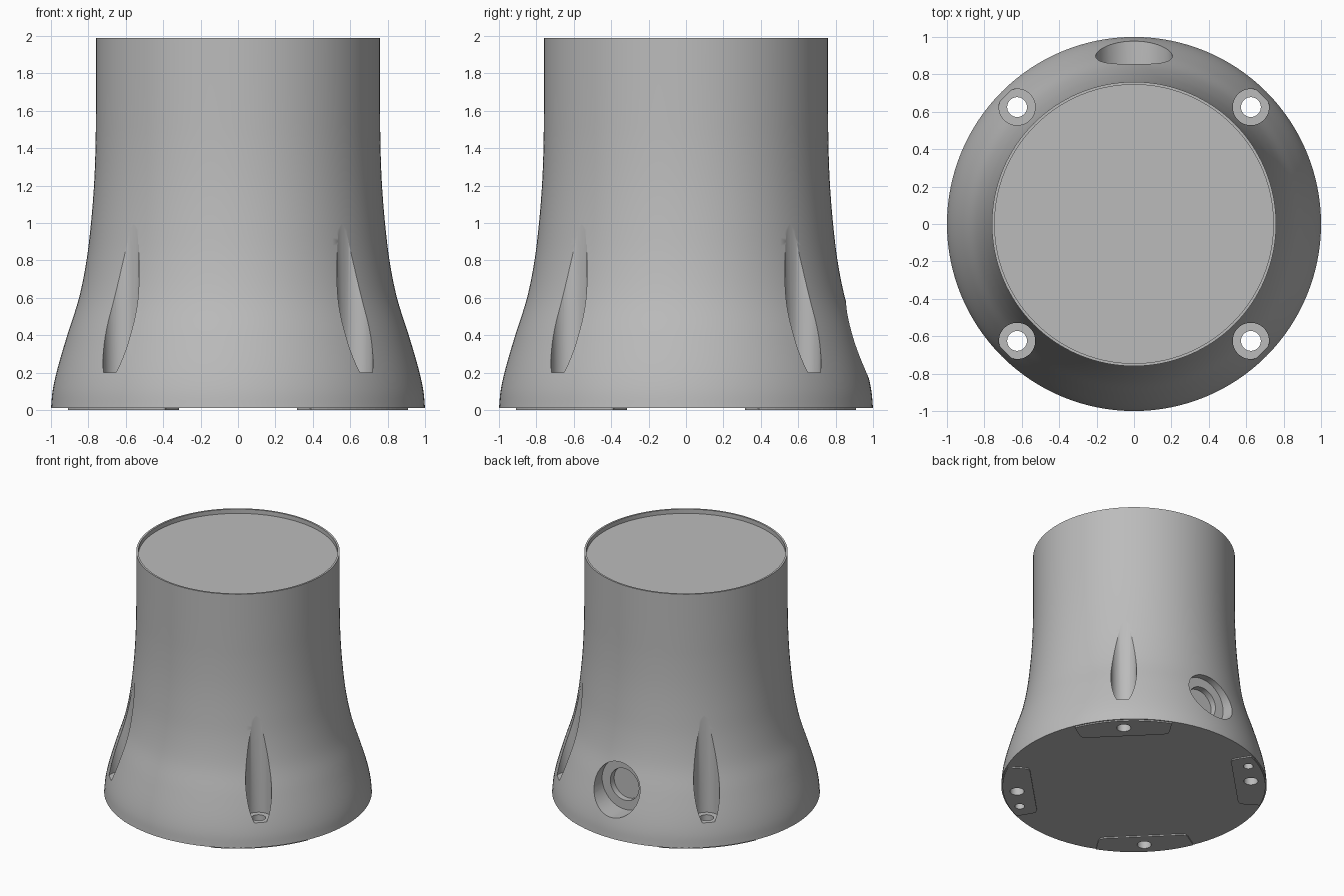
import bpy, bmesh, math
from mathutils import Matrix, Vector

if "Cube" in bpy.data.objects:
    bpy.data.objects.remove(bpy.data.objects["Cube"], do_unlink=True)

grey = bpy.data.materials.new("plain_grey")
grey.use_nodes = True
grey.diffuse_color = (0.5, 0.5, 0.5, 1)
grey.node_tree.nodes["Principled BSDF"].inputs["Base Color"].default_value = (0.5, 0.5, 0.5, 1)


def add_object(name, bm):
    bmesh.ops.recalc_face_normals(bm, faces=bm.faces)
    mesh = bpy.data.meshes.new(name)
    bm.to_mesh(mesh)
    bm.free()
    mesh.materials.append(grey)
    obj = bpy.data.objects.new(name, mesh)
    bpy.context.collection.objects.link(obj)
    return obj


def smooth_curve(points, steps):
    """Pass a Catmull-Rom curve through the points."""
    pts = [Vector(p) for p in points]
    pts = [2 * pts[0] - pts[1]] + pts + [2 * pts[-1] - pts[-2]]
    out = []
    for a, b, c, d in zip(pts, pts[1:], pts[2:], pts[3:]):
        for i in range(steps):
            t = i / steps
            out.append(0.5 * (2 * b + (c - a) * t + (2 * a - 5 * b + 4 * c - d) * t**2
                              + (3 * b - a - 3 * c + d) * t**3))
    return out + [pts[-2]]


def lathe(name, profile, segments):
    """Revolve a (radius, height) profile and close both ends."""
    bm = bmesh.new()
    rings = []
    for r, z in profile:
        rings.append([bm.verts.new((r * math.cos(math.tau * i / segments),
                                    r * math.sin(math.tau * i / segments), z))
                      for i in range(segments)])
    for low, high in zip(rings, rings[1:]):
        for i in range(segments):
            j = (i + 1) % segments
            bm.faces.new((low[i], low[j], high[j], high[i]))
    bm.faces.new(rings[0])
    bm.faces.new(rings[-1])
    return add_object(name, bm)


def cylinder_cutter(name, radius, start, end):
    """Cylinder between two points, used only for cutting."""
    start, end = Vector(start), Vector(end)
    axis = end - start
    turn = axis.to_track_quat('Z', 'Y').to_matrix().to_4x4()
    bm = bmesh.new()
    bmesh.ops.create_cone(bm, cap_ends=True, segments=48, radius1=radius, radius2=radius,
                          depth=axis.length,
                          matrix=Matrix.Translation((start + end) / 2) @ turn)
    obj = add_object(name, bm)
    obj.hide_render = True
    return obj


def cut(obj, cutters):
    for cutter in cutters:
        mod = obj.modifiers.new(cutter.name, 'BOOLEAN')
        mod.operation = 'DIFFERENCE'
        mod.solver = 'EXACT'
        mod.object = cutter
    graph = bpy.context.evaluated_depsgraph_get()
    mesh = bpy.data.meshes.new_from_object(obj.evaluated_get(graph))
    obj.modifiers.clear()
    obj.data = mesh


def shade(obj):
    bpy.ops.object.select_all(action='DESELECT')
    obj.select_set(True)
    bpy.context.view_layer.objects.active = obj
    bpy.ops.object.shade_smooth_by_angle(angle=math.radians(30))


# Flared body with a thin raised lip around the top disc
flare = smooth_curve([(1.0, 0.01), (0.99, 0.11), (0.963, 0.23), (0.91, 0.41), (0.85, 0.6),
                      (0.81, 0.8), (0.786, 1.0), (0.77, 1.2), (0.762, 1.4), (0.76, 1.6),
                      (0.76, 1.99)], 5)
body = lathe("flared_body", flare + [(0.745, 1.99), (0.745, 1.955)], 128)

# Screw holes: vertical counterbores that groove the flare, with through holes
SCREW = 0.625
corners = [(sx * SCREW, sy * SCREW) for sx in (-1, 1) for sy in (-1, 1)]
cutters = []
for x, y in corners:
    cutters.append(cylinder_cutter("counterbore_cutter", 0.097, (x, y, 0.2), (x, y, 1.5)))
    cutters.append(cylinder_cutter("screw_hole_cutter", 0.053, (x, y, -0.1), (x, y, 0.3)))

# Blind locating holes under two opposite corners
for s in (-1, 1):
    x, y = s * 0.465, -s * 0.785
    cutters.append(cylinder_cutter("locating_hole_cutter", 0.037, (x, y, -0.1), (x, y, 0.12)))

# Stepped round socket at the back
cutters.append(cylinder_cutter("socket_cutter", 0.205, (0, 1.3, 0.375), (0, 0.8, 0.375)))
cutters.append(cylinder_cutter("socket_core_cutter", 0.13, (0, 0.9, 0.375), (0, 0.75, 0.375)))
cut(body, cutters)
shade(body)

# Thin foot pads under the screw holes, following the rim
for n in range(4):
    middle = math.radians(45 + 90 * n)
    outline = [(0.99 * math.cos(a), 0.99 * math.sin(a))
               for a in (0.38 * (i / 8 - 1) for i in range(17))]
    outline += [(0.8, 0.34), (0.77, 0.325), (0.76, 0.29),
                (0.76, -0.29), (0.77, -0.325), (0.8, -0.34)]
    bm = bmesh.new()
    base = bm.faces.new([bm.verts.new((x, y, 0)) for x, y in outline])
    top = bmesh.ops.extrude_face_region(bm, geom=[base])
    bmesh.ops.translate(bm, vec=(0, 0, 0.01),
                        verts=[v for v in top["geom"] if isinstance(v, bmesh.types.BMVert)])
    bmesh.ops.rotate(bm, verts=bm.verts, matrix=Matrix.Rotation(middle, 3, 'Z'))
    pad = add_object("foot_pad", bm)
    cut(pad, [c for c in cutters if c.name.startswith(("screw", "locating"))])

for c in cutters:
    bpy.data.objects.remove(c, do_unlink=True)
